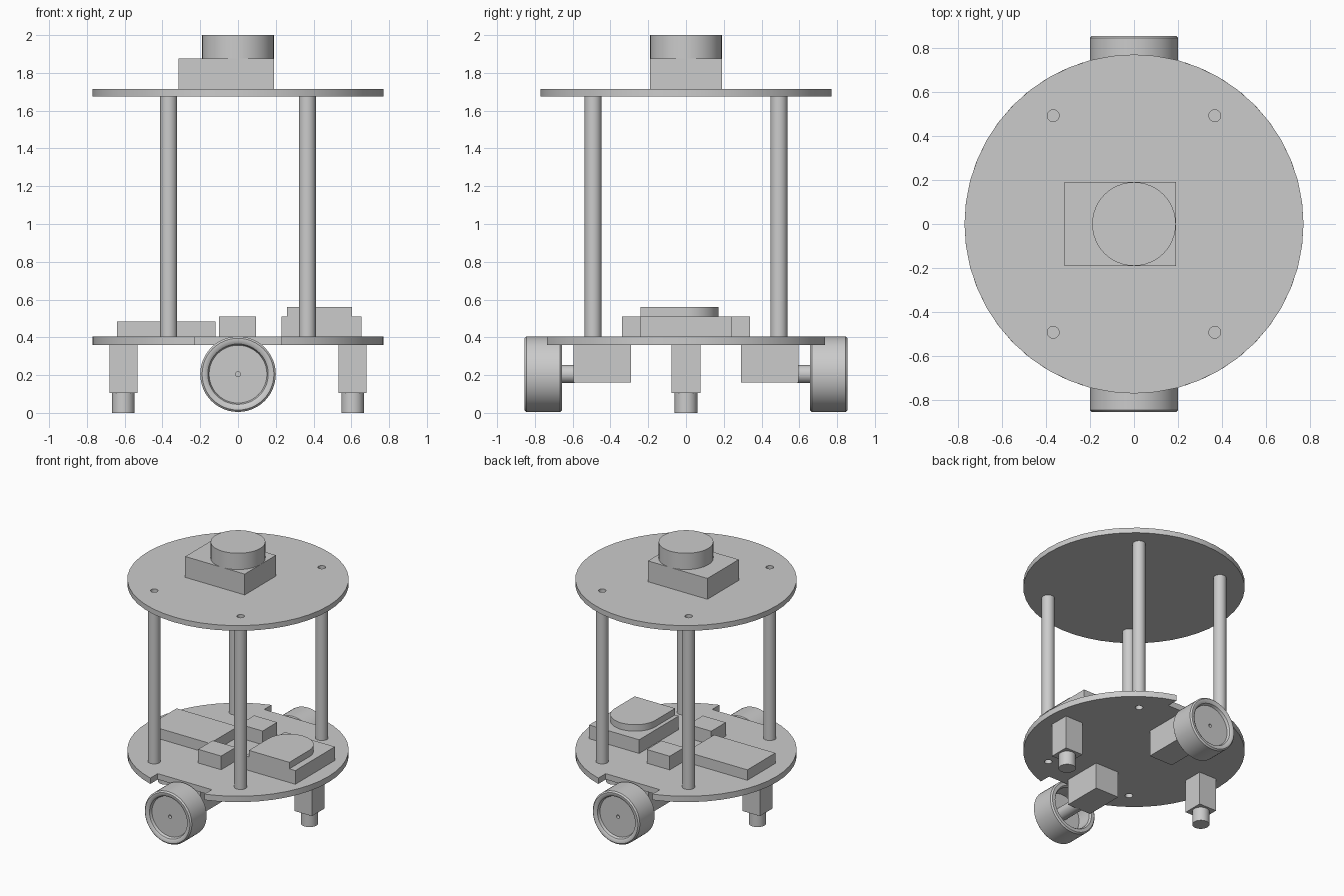
import bpy, bmesh, math
from mathutils import Matrix, Vector

if "Cube" in bpy.data.objects:
    bpy.data.objects.remove(bpy.data.objects["Cube"], do_unlink=True)

GREY = bpy.data.materials.new("plain grey")
GREY.use_nodes = True
GREY.diffuse_color = (0.6, 0.6, 0.6, 1)
GREY.node_tree.nodes["Principled BSDF"].inputs["Base Color"].default_value = (0.6, 0.6, 0.6, 1)


def finish(name, bm, smooth=True):
    bmesh.ops.recalc_face_normals(bm, faces=bm.faces)
    mesh = bpy.data.meshes.new(name)
    bm.to_mesh(mesh)
    bm.free()
    mesh.materials.append(GREY)
    obj = bpy.data.objects.new(name, mesh)
    bpy.context.collection.objects.link(obj)
    if smooth:
        bpy.ops.object.select_all(action="DESELECT")
        obj.select_set(True)
        bpy.context.view_layer.objects.active = obj
        bpy.ops.object.shade_smooth_by_angle(angle=math.radians(35))
    return obj


def box(name, x, y, z):
    bm = bmesh.new()
    size = [b - a for a, b in (x, y, z)]
    mid = [(a + b) / 2 for a, b in (x, y, z)]
    bmesh.ops.create_cube(bm, size=1, matrix=Matrix.Translation(mid) @ Matrix.Diagonal((*size, 1)))
    return finish(name, bm, False)


def rod(name, start, end, radius, sides=32):
    bm = bmesh.new()
    a, b = Vector(start), Vector(end)
    turn = (b - a).to_track_quat("Z", "Y").to_matrix().to_4x4()
    bmesh.ops.create_cone(bm, cap_ends=True, segments=sides, radius1=radius, radius2=radius,
                          depth=(b - a).length, matrix=Matrix.Translation((a + b) / 2) @ turn)
    return finish(name, bm)


def arc(cx, cy, r, start, end, n):
    steps = [start + (end - start) * i / n for i in range(n + 1)]
    return [(cx + r * math.cos(t), cy + r * math.sin(t)) for t in steps]


def slab(name, loops, z0, z1):
    """Flat plate from an outer outline and optional hole outlines."""
    bm = bmesh.new()
    edges = []
    for loop in loops:
        verts = [bm.verts.new((x, y, z0)) for x, y in loop]
        edges += [bm.edges.new((v, verts[i - 1])) for i, v in enumerate(verts)]
    bmesh.ops.triangle_fill(bm, use_beauty=True, edges=edges, normal=(0, 0, 1))
    base = bm.faces[:]
    out = bmesh.ops.extrude_face_region(bm, geom=base, use_keep_orig=True)
    top = [v for v in out["geom"] if isinstance(v, bmesh.types.BMVert)]
    bmesh.ops.translate(bm, verts=top, vec=(0, 0, z1 - z0))
    bmesh.ops.dissolve_limit(bm, angle_limit=0.01, verts=bm.verts, edges=bm.edges)
    return finish(name, bm)


def wheel(name, side):
    """Lathe a closed profile of (radius, distance from centre) around the axle."""
    profile = [(0, 0.80), (0.013, 0.80), (0.013, 0.825), (0.153, 0.825), (0.16, 0.845),
               (0.175, 0.855), (0.19, 0.855), (0.2, 0.845), (0.2, 0.666), (0.19, 0.656),
               (0.165, 0.656), (0.155, 0.67), (0.155, 0.78), (0, 0.78)]
    bm = bmesh.new()
    verts = [bm.verts.new((r, side * y, AXLE_Z)) for r, y in profile]
    edges = [bm.edges.new(pair) for pair in zip(verts, verts[1:])]
    bmesh.ops.spin(bm, geom=verts + edges, cent=(0, 0, AXLE_Z), axis=(0, 1, 0),
                   angle=math.tau, steps=48, use_duplicate=False)
    bmesh.ops.remove_doubles(bm, verts=bm.verts, dist=0.0005)
    return finish(name, bm)


R, AXLE_Z = 0.77, 0.205
DECK, ROOF = (0.36, 0.405), (1.675, 1.715)
posts = [(x, y) for x in (-0.367, 0.367) for y in (-0.492, 0.492)]
holes = [arc(x, y, 0.027, 0, math.tau, 20)[:-1] for x, y in posts]

# Plates: the lower one is notched for the wheels
a = math.acos(0.23 / R)
notched = (arc(0, 0, R, -a, a, 20) + [(0.23, 0.645), (-0.23, 0.645)]
           + arc(0, 0, R, math.pi - a, math.pi + a, 20) + [(-0.23, -0.645), (0.23, -0.645)])
slab("lower_plate", [notched] + holes, *DECK)
slab("upper_plate", [arc(0, 0, R, 0, math.tau, 48)[:-1]] + holes, *ROOF)

# Support posts
for i, (x, y) in enumerate(posts):
    rod(f"post_{i + 1}", (x, y, DECK[1]), (x, y, ROOF[0]), 0.045)

# Scanner on the upper plate
box("scanner_base", (-0.315, 0.19), (-0.19, 0.19), (ROOF[1], 1.875))
rod("scanner_head", (0, 0, 1.875), (0, 0, 2), 0.19, 48)

# Wheels, axles and motors
for label, s in (("front", -1), ("back", 1)):
    wheel(f"{label}_wheel", s)
    rod(f"{label}_axle", (0, s * 0.59, AXLE_Z), (0, s * 0.785, AXLE_Z), 0.048)
    box(f"{label}_motor", (-0.1, 0.1), sorted((s * 0.29, s * 0.595)), (0.16, DECK[0]))
    box(f"{label}_driver", (-0.1, 0.095), sorted((s * 0.163, s * 0.34)), (DECK[1], 0.51))

# Casters
for label, s in (("right", -1), ("left", 1)):
    x = s * 0.607
    box(f"{label}_caster_block", (x - 0.074, x + 0.074), (-0.076, 0.076), (0.105, DECK[0]))
    rod(f"{label}_caster_foot", (x, 0, 0), (x, 0, 0.105), 0.06)

# Electronics on the lower plate
box("battery", (-0.64, -0.12), (-0.17, 0.17), (DECK[1], 0.485))
box("computer", (0.23, 0.655), (-0.24, 0.24), (DECK[1], 0.51))
cover = arc(0.432, 0, 0.172, 0, math.pi, 24) + [(0.26, -0.24), (0.604, -0.24)]
slab("computer_cover", [cover], 0.51, 0.56)
